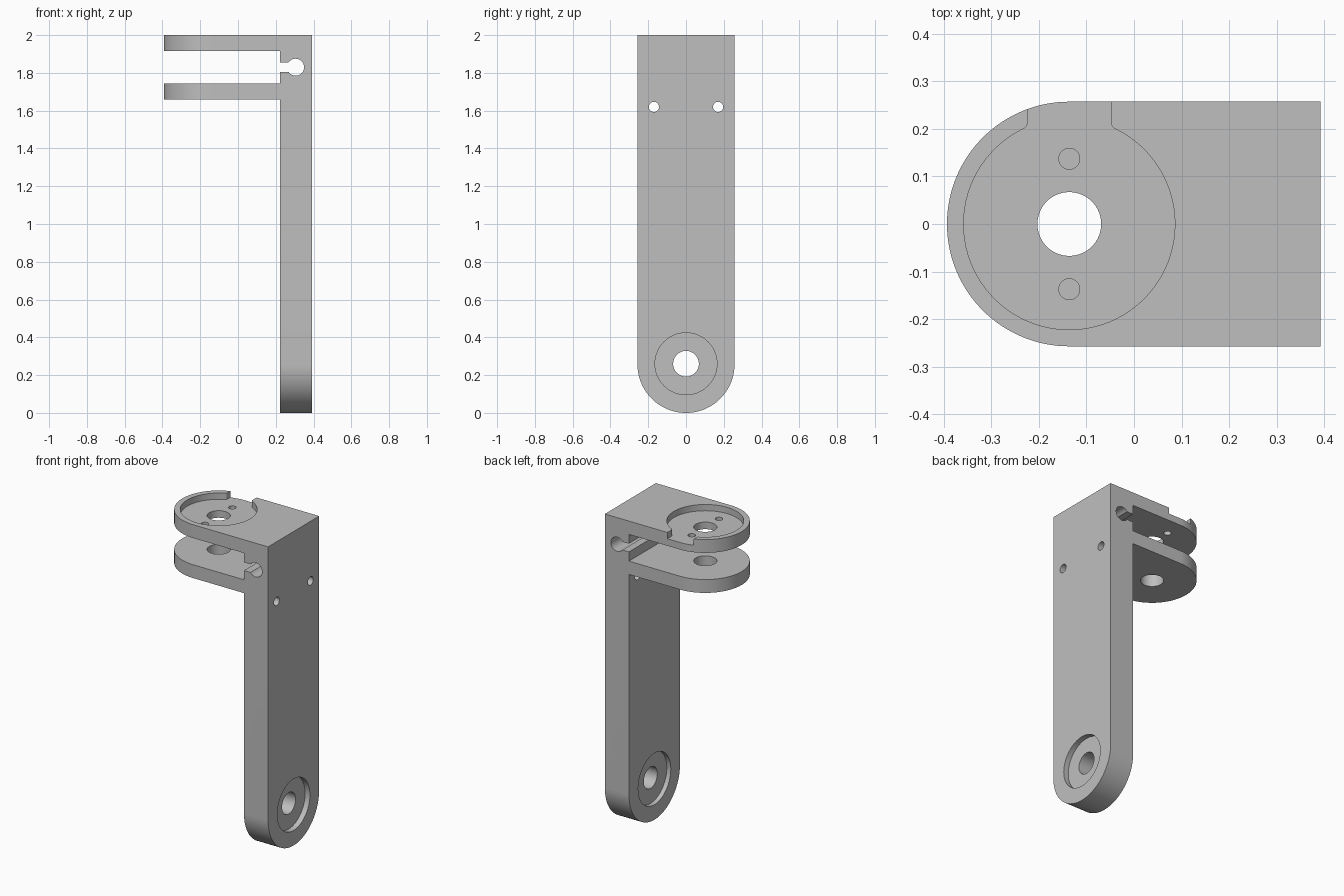
import bpy, bmesh
from math import pi, sin, cos, asin, atan2, sqrt

cube = bpy.data.objects.get("Cube")
if cube:
    bpy.data.objects.remove(cube, do_unlink=True)

grey = bpy.data.materials.new("light grey")
grey.use_nodes = True
colour = (0.52, 0.52, 0.52, 1)
grey.diffuse_color = colour
grey.node_tree.nodes["Principled BSDF"].inputs["Base Color"].default_value = colour

HALF = 0.257            # half the width of the bracket
INNER, OUTER = 0.222, 0.392   # faces of the upright arm
CX = -0.136             # centre of the rounded plates


def arc(u, v, r, start, end, n=32):
    return [(u + r * cos(start + (end - start) * i / n),
             v + r * sin(start + (end - start) * i / n)) for i in range(n + 1)]


def circle(u, v, r, n=64):
    return arc(u, v, r, 0, 2 * pi, n)[:-1]


def prism(name, outline, axis, lo, hi):
    """Extrude a flat outline along an axis."""
    place = {"x": lambda u, v: (lo, u, v),
             "y": lambda u, v: (u, lo, v),
             "z": lambda u, v: (u, v, lo)}[axis]
    bm = bmesh.new()
    face = bm.faces.new([bm.verts.new(place(u, v)) for u, v in outline])
    new = bmesh.ops.extrude_face_region(bm, geom=[face])["geom"]
    shift = [hi - lo if a == axis else 0 for a in "xyz"]
    bmesh.ops.translate(bm, vec=shift,
                        verts=[g for g in new if isinstance(g, bmesh.types.BMVert)])
    bmesh.ops.recalc_face_normals(bm, faces=bm.faces)
    mesh = bpy.data.meshes.new(name)
    bm.to_mesh(mesh)
    bm.free()
    mesh.materials.append(grey)
    obj = bpy.data.objects.new(name, mesh)
    bpy.context.collection.objects.link(obj)
    return obj


def cut(body, tool, operation="DIFFERENCE"):
    tool.hide_render = True
    mod = body.modifiers.new("cut", "BOOLEAN")
    mod.operation, mod.solver, mod.object = operation, "EXACT", tool
    bpy.context.view_layer.objects.active = body
    bpy.ops.object.modifier_apply(modifier=mod.name)
    bpy.data.objects.remove(tool, do_unlink=True)


# side profile: upright arm, two plates and the keyhole groove between them
gap = pi - asin(0.026 / 0.045)
profile = [(-0.5, 1.66), (INNER, 1.66), (INNER, -0.1), (OUTER, -0.1), (OUTER, 2),
           (-0.5, 2), (-0.5, 1.915), (INNER, 1.915), (INNER, 1.856)]
profile += arc(0.305, 1.83, 0.045, gap, -gap)
profile += [(INNER, 1.804), (INNER, 1.745), (-0.5, 1.745)]
bracket = prism("bracket", profile, "y", -HALF, HALF)

# round the plate ends and the foot of the arm
plate_round = arc(CX, 0, HALF, pi / 2, 3 * pi / 2, 64) + [(0.6, -HALF), (0.6, HALF)]
cut(bracket, prism("plate_rounding", plate_round, "z", -0.3, 2.3), "INTERSECT")
foot_round = arc(0, HALF, HALF, pi, 2 * pi, 64) + [(HALF, 2.3), (-HALF, 2.3)]
cut(bracket, prism("foot_rounding", foot_round, "x", -0.7, 0.7), "INTERSECT")

# round pocket in the top plate, open to the back through a filleted neck
r, neck, f = 0.222, 0.0875, 0.015
dx = neck + f
dy = sqrt((r + f) ** 2 - dx ** 2)
a = atan2(dy, dx)
pocket = arc(CX, 0, r, pi - a, 2 * pi + a, 72)
pocket += arc(CX + dx, dy, f, pi + a, pi, 6)
pocket += [(CX + neck, 0.4), (CX - neck, 0.4)]
pocket += arc(CX - dx, dy, f, 0, -a, 6)
cut(bracket, prism("pocket_cutter", pocket, "z", 1.96, 2.2))

# shaft hole through both plates, screw holes through the top plate only
cut(bracket, prism("shaft_cutter", circle(CX, 0, 0.067), "z", 1.5, 2.2))
for side in (-1, 1):
    cut(bracket, prism("screw_cutter", circle(CX, side * 0.137, 0.022, 32), "z", 1.85, 2.2))
    cut(bracket, prism("bolt_cutter", circle(side * 0.17, 1.62, 0.027, 32), "x", 0, 0.6))

# pivot hole with a shallow seat on each face of the arm
cut(bracket, prism("outer_seat_cutter", circle(0, 0.26, 0.164), "x", OUTER - 0.034, 0.6))
cut(bracket, prism("inner_seat_cutter", circle(0, 0.26, 0.164), "x", 0, INNER + 0.028))
cut(bracket, prism("pivot_cutter", circle(0, 0.26, 0.068), "x", 0, 0.6))

bpy.ops.object.select_all(action="DESELECT")
bracket.select_set(True)
bpy.context.view_layer.objects.active = bracket
bpy.ops.object.shade_smooth_by_angle(angle=pi / 6)
